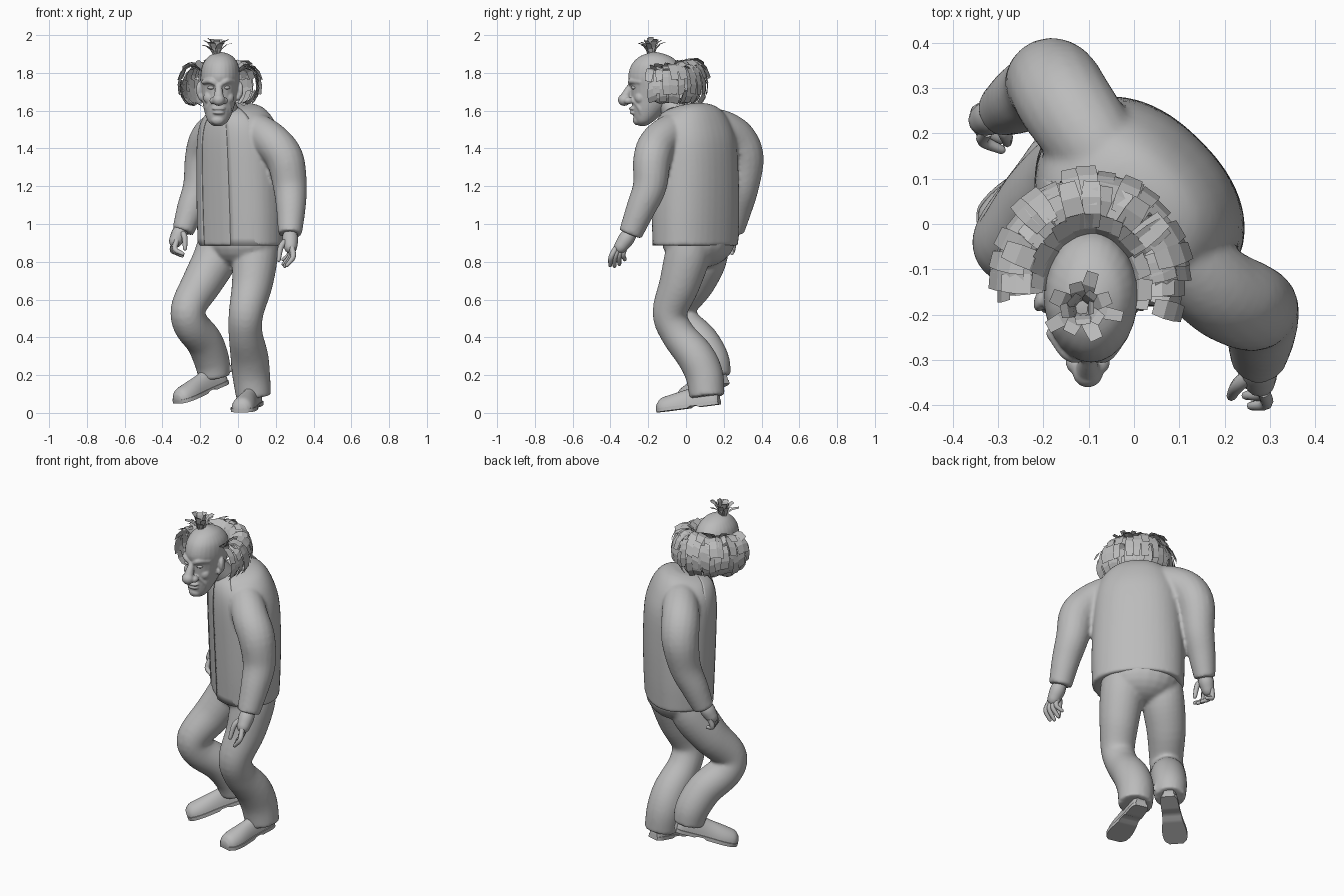
import bpy, bmesh, math, random
from mathutils import Vector, Matrix

random.seed(4)
if "Cube" in bpy.data.objects:
    bpy.data.objects.remove(bpy.data.objects["Cube"])

clay = bpy.data.materials.new("clay_grey")
clay.use_nodes = True
GREY = (0.5, 0.5, 0.5, 1)
clay.diffuse_color = GREY
clay.node_tree.nodes["Principled BSDF"].inputs["Base Color"].default_value = GREY

# Body is twisted: U runs across the shoulders, V towards the back
U, V, Z = Vector((.707, -.707, 0)), Vector((.707, .707, 0)), Vector((0, 0, 1))


def finish(name, bm, smooth=True):
    mesh = bpy.data.meshes.new(name)
    bm.to_mesh(mesh)
    bm.free()
    mesh.materials.append(clay)
    ob = bpy.data.objects.new(name, mesh)
    bpy.context.collection.objects.link(ob)
    if smooth:
        bpy.ops.object.select_all(action='DESELECT')
        ob.select_set(True)
        bpy.context.view_layer.objects.active = ob
        bpy.ops.object.shade_smooth_by_angle(angle=math.radians(50))
    return ob


def fuse(name, parts, voxel, rounds):
    """Melt overlapping closed parts into one soft skin."""
    bm = bmesh.new()
    for part in parts:
        bm.from_mesh(part.data)
        bpy.data.objects.remove(part)
    ob = finish(name, bm, False)
    skin = ob.modifiers.new("skin", 'REMESH')
    skin.mode, skin.voxel_size, skin.use_smooth_shade = 'VOXEL', voxel, True
    soft = ob.modifiers.new("soft", 'SMOOTH')
    soft.factor, soft.iterations = .5, rounds


def loft(name, rings, closed=True):
    bm = bmesh.new()
    rows = [[bm.verts.new(p) for p in ring] for ring in rings]
    n = len(rows[0])
    for a, b in zip(rows, rows[1:]):
        for i in range(n if closed else n - 1):
            j = (i + 1) % n
            bm.faces.new((a[i], a[j], b[j], b[i]))
    if closed:
        bm.faces.new(rows[0])
        bm.faces.new(rows[-1])
    bmesh.ops.recalc_face_normals(bm, faces=bm.faces)
    return finish(name, bm)


def spline(keys, steps=5):
    """Smooth interpolation through tuples of any length."""
    ks = [Vector(k) for k in keys]
    ks = [ks[0] * 2 - ks[1]] + ks + [ks[-1] * 2 - ks[-2]]
    out = []
    for a, b, c, d in zip(ks, ks[1:], ks[2:], ks[3:]):
        for s in range(steps):
            t = s / steps
            out.append((b * 2 + (c - a) * t + (a * 2 - b * 5 + c * 4 - d) * t**2
                        + (b * 3 - a - c * 3 + d) * t**3) / 2)
    return out + [ks[-2]]


def tube(name, keys, sides=18, rounded=False):
    """Round limb along keys (x, y, z, radius)."""
    pts = spline(keys)
    if rounded:
        end, prev = pts[-1], pts[-2]
        way = (end.xyz - prev.xyz).normalized()
        for f in (.5, .85, .98):
            pts.append(Vector((*(end.xyz + way * end.w * f), end.w * math.sqrt(1 - f * f))))
    rings = []
    for i, p in enumerate(pts):
        t = (pts[min(i + 1, len(pts) - 1)].xyz - pts[max(i - 1, 0)].xyz).normalized()
        a = t.cross(Vector((1, 0.01, 0))).normalized()
        b = t.cross(a)
        rings.append([p.xyz + p.w * (a * math.cos(k) + b * math.sin(k))
                      for k in (math.tau * s / sides for s in range(sides))])
    return loft(name, rings)


def ball(name, centre, size, turn=0.0):
    bm = bmesh.new()
    m = Matrix.Translation(centre) @ Matrix.Rotation(turn, 4, 'Z') @ Matrix.Diagonal((*size, 1))
    bmesh.ops.create_uvsphere(bm, u_segments=20, v_segments=12, radius=1, matrix=m)
    return finish(name, bm)


# Torso: height, back shift, half width, half depth, forward tilt
TORSO = [(.885, .045, .25, .18, 0), (1.05, .045, .253, .187, 0), (1.25, .042, .248, .192, 0),
         (1.42, .035, .238, .19, .05), (1.52, .02, .215, .172, .12), (1.58, .005, .175, .148, .18),
         (1.61, -.005, .13, .12, .2), (1.625, -.01, .08, .085, .2)]


def torso(name, angles, grow, closed):
    """Wrap the torso profile; angle zero is the middle of the chest."""
    rings = []
    for z, cv, hu, hv, tilt in spline(TORSO, 4):
        ring = []
        for k, g in zip(angles, grow):
            s, c = math.sin(k), math.cos(k)
            su = math.copysign(abs(s)**.88, s) * hu * g
            sv = -math.copysign(abs(c)**.88, c) * hv * g
            ring.append(U * (su - .026) + V * (sv + cv) + Z * (z + tilt * sv))
        rings.append(ring)
    return loft(name, rings, closed)


# Jacket body with sleeves
body = torso("body", [math.tau * i / 40 for i in range(40)], [1] * 40, True)
left_sleeve = tube("left_sleeve", [
    (.03, .0, 1.53, .075), (.11, -.08, 1.49, .092), (.19, -.15, 1.425, .1), (.25, -.18, 1.34, .1),
    (.275, -.192, 1.2, .09), (.28, -.24, 1.08, .078), (.275, -.295, .945, .063)])
right_sleeve = tube("right_sleeve", [
    (-.03, .1, 1.54, .075), (-.09, .18, 1.51, .097), (-.15, .265, 1.45, .105), (-.18, .31, 1.35, .102),
    (-.205, .30, 1.2, .087), (-.25, .275, 1.08, .075), (-.292, .25, .96, .058)])
fuse("jacket", [body, left_sleeve, right_sleeve], .01, 7)

# Open front edges, sinking into the jacket at the sides
for side, s in (("left", 1), ("right", -1)):
    panel = torso(side + "_front_panel", [s * (.35 + .1 * i) for i in range(9)],
                  [1.016 - .004 * i for i in range(9)], False)
    cloth = panel.modifiers.new("cloth", 'SOLIDIFY')
    cloth.thickness, cloth.offset = .003, 0


def hand(side, wrist, knuckle, tip, spread, bulge, thumb):
    w, k, t, sp, bu = map(Vector, (wrist, knuckle, tip, spread, bulge))
    tube(side + "_palm", [(*w, .034), (*((w + k) / 2), .042), (*k, .036)], 12, True)
    for i, finger in enumerate(("index", "middle", "ring", "little")):
        off = sp * (1.5 - i) * .023
        length = (.95, 1.05, 1, .8)[i]
        tube(f"{side}_{finger}_finger", [(*(k + off * .8), .015), (*((k + t) / 2 + off + bu), .014),
             (*(k + (t - k) * length + off * 1.2), .01)], 8, True)
    tube(side + "_thumb", [(*((w + k) / 2), .019), (*thumb[0], .016), (*thumb[1], .011)], 8, True)


hand("left", (.275, -.285, .965), (.278, -.345, .88), (.245, -.365, .785), (.3, -.9, -.2), (.02, -.01, 0),
     [(.23, -.355, .885), (.215, -.38, .81)])
hand("right", (-.29, .25, .99), (-.33, .23, .91), (-.3, .2, .835), (.2, -.9, .1), (-.025, 0, -.01),
     [(-.285, .2, .94), (-.28, .18, .87)])

# Trousers
seat = ball("seat", (.015, .065, .91), (.215, .17, .145), -math.pi / 4)
left_leg = tube("left_leg", [
    (.1, .03, .93, .115), (.09, .005, .82, .12), (.075, -.035, .68, .108), (.043, -.085, .53, .092),
    (.04, -.045, .42, .09), (.06, .05, .3, .1), (.07, .097, .2, .1), (.083, .112, .085, .093)], 24)
right_leg = tube("right_leg", [
    (-.09, .11, .93, .115), (-.12, .1, .82, .118), (-.19, .045, .69, .107), (-.262, -.04, .56, .092),
    (-.25, -.015, .47, .095), (-.18, .075, .38, .097), (-.14, .135, .28, .094), (-.125, .155, .19, .084)], 24)
fuse("trousers", [seat, left_leg, right_leg], .01, 6)


def shoe(name, heel, toe):
    """Upper and sole lofted from heel to toe."""
    heel, toe = Vector(heel), Vector(toe)
    run = toe - heel
    side = run.cross(Z).normalized()
    up = side.cross(run).normalized()
    form = spline([(0, .03, .07), (.08, .042, .095), (.3, .045, .115), (.5, .05, .1),
                   (.75, .062, .085), (.92, .056, .072), (1, .032, .045)], 4)
    rings, soles = [], []
    for t, w, h in form:
        c = heel + run * t
        rings.append([c + side * w * math.cos(k) + up * (.015 + (h - .015) * math.sin(k))
                      for k in (math.pi * s / 14 for s in range(15))])
        lift = .009 if .32 < t < .5 else 0
        soles.append([c + side * (w + .005) * x + up * (y or lift)
                      for x, y in ((-1, 0), (1, 0), (1, .02), (-1, .02))])
    loft(name, rings)
    loft(name + "_sole", soles)


shoe("left_shoe", (.095, .178, .045), (.015, -.148, .003))
shoe("right_shoe", (-.07, .205, .155), (-.318, -.02, .05))

# Neck and collar
tube("neck", [(-.03, .02, 1.5, .075), (-.055, -.04, 1.57, .068), (-.09, -.11, 1.67, .062)])
tube("collar", [(-.035, .0, 1.53, .088), (-.05, -.035, 1.58, .08)])

# Skull: height, front, back, half width, middle
HEAD = [(1.52, -.25, -.21, .025, -.108), (1.545, -.272, -.17, .054, -.106), (1.6, -.283, -.11, .076, -.103),
        (1.66, -.288, -.05, .09, -.1), (1.72, -.292, -.02, .1, -.097), (1.78, -.306, -.01, .104, -.095),
        (1.84, -.29, -.03, .096, -.093), (1.88, -.255, -.07, .071, -.092), (1.9, -.215, -.115, .042, -.092),
        (1.91, -.175, -.155, .01, -.092)]
face = [loft("skull", [[(m + w * math.cos(k), (f + b) / 2 + (b - f) / 2 * math.sin(k), z)
                        for k in (math.tau * s / 28 for s in range(28))]
                       for z, f, b, w, m in spline(HEAD, 4)])]

# Facial features, melted into the head
FX = -.102
face += [tube("nose", [(FX, -.28, 1.75, .014), (FX, -.304, 1.71, .02), (FX, -.32, 1.675, .027)], 12, True),
         ball("nose_tip", (FX, -.327, 1.657), (.034, .034, .032)),
         ball("upper_lip", (FX, -.282, 1.611), (.036, .02, .011)),
         ball("lower_lip", (FX, -.279, 1.589), (.032, .02, .01)),
         ball("chin", (-.107, -.257, 1.55), (.036, .025, .027))]
for side, s in (("left", 1), ("right", -1)):
    face += [ball("nostril", (FX + s * .029, -.305, 1.653), (.02, .025, .019)),
             ball("cheek", (FX + s * .048, -.242, 1.668), (.034, .03, .034)),
             tube("brow", [(FX + s * .01, -.293, 1.738, .012), (FX + s * .042, -.288, 1.757, .016),
                           (FX + s * .08, -.242, 1.752, .013)], 10, True),
             tube("jowl", [(FX + s * .033, -.272, 1.65, .012), (FX + s * .055, -.245, 1.615, .014),
                           (FX + s * .05, -.235, 1.58, .012)], 8, True),
             ball("ear", (-.097 + s * .106, -.165, 1.71), (.016, .03, .045), s * .4),
             ball("lobe", (-.097 + s * .099, -.18, 1.672), (.013, .017, .02))]
    ball(side + "_eye", (FX + s * .04, -.275, 1.722), (.02, .015, .01))
fuse("head", face, .005, 3)


def ribbon(bm, path, across, width):
    rows = [[bm.verts.new(p - across * width * s), bm.verts.new(p + across * width * s)]
            for p, s in zip(path, (.8, 1, 1, .85))]
    for a, b in zip(rows, rows[1:]):
        bm.faces.new((a[0], a[1], b[1], b[0]))


# Side and back hair: rows of broad strips shingled over a rounded roll
bm = bmesh.new()
for row, start in enumerate((178, 125, 85, 45, 10, -25)):
    for i in range(16):
        k = math.radians(-10 + 190 * (i + .5 * (row % 2)) / 15.5 + random.uniform(-5, 5))
        out = Vector((math.cos(k), math.sin(k), 0))
        across = (Vector((-out.y, out.x, 0)) + Z * random.uniform(-.45, .45)).normalized()
        root = Vector((-.095 + .092 * out.x, -.14 + .115 * out.y, 1.74 + .012 * out.y))
        size = (1 + .15 * max(out.y, 0)) * random.uniform(.88, 1.05)
        path = []
        for s in range(4):
            a = math.radians(start - 25 * s)
            flip = size * (1 + .05 * s)
            path.append(root + out * (.05 + .062 * math.cos(a)) * flip + Z * .094 * math.sin(a) * flip)
        ribbon(bm, path, across, random.uniform(.02, .027))
finish("side_hair", bm, False)

# Tuft on the crown
bm = bmesh.new()
for i in range(14):
    k = i * 2.4
    out = Vector((math.cos(k), math.sin(k), 0))
    lean = .015 + .065 * (i / 13)
    rise = random.uniform(.09, .108) - .04 * (i / 13)
    root = Vector((-.115, -.185, 1.893)) + out * .012
    path = [root, root + out * lean * .2 + Z * rise * .5, root + out * lean * .55 + Z * rise * .85,
            root + out * lean + Z * rise]
    ribbon(bm, path, Vector((-out.y, out.x, 0)), random.uniform(.012, .018))
finish("crown_tuft", bm, False)
